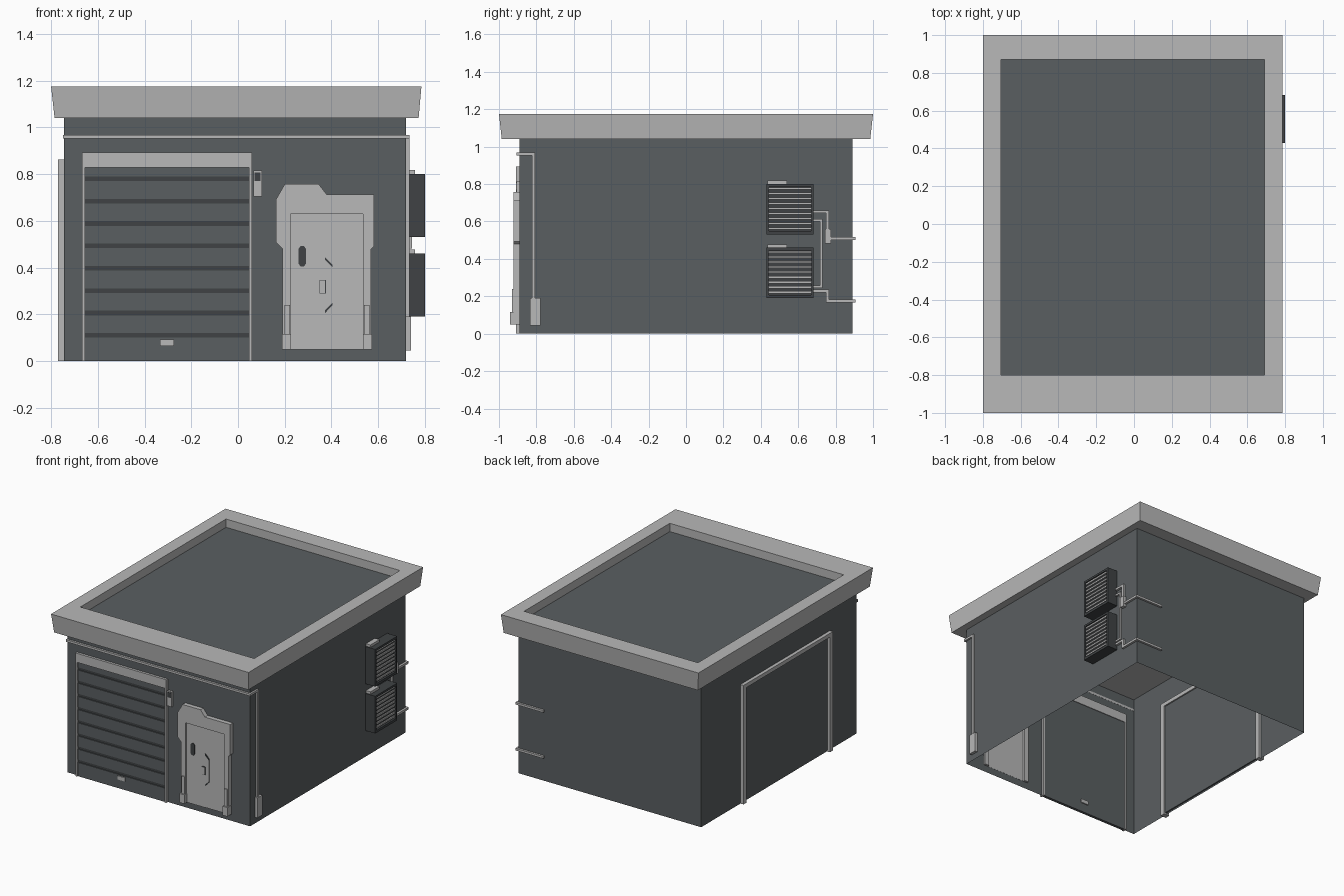
import bpy, bmesh

if "Cube" in bpy.data.objects:
    bpy.data.objects.remove(bpy.data.objects["Cube"])

def material(name, r, g, b):
    m = bpy.data.materials.new(name)
    m.diffuse_color = (r, g, b, 1)
    m.use_nodes = True
    m.node_tree.nodes["Principled BSDF"].inputs["Base Color"].default_value = m.diffuse_color
    return m

WALL = material("blue grey panel", 0.102, 0.114, 0.120)
LIGHT = material("light grey trim", 0.48, 0.48, 0.48)
DARK = material("dark grey metal", 0.050, 0.055, 0.058)

def finish(bm, name, *mats):
    bmesh.ops.recalc_face_normals(bm, faces=bm.faces)
    me = bpy.data.meshes.new(name)
    bm.to_mesh(me)
    bm.free()
    for m in mats:
        me.materials.append(m)
    ob = bpy.data.objects.new(name, me)
    bpy.context.collection.objects.link(ob)
    return ob

def add_box(bm, x, y, z):
    """Box from three (low, high) ranges."""
    v = bmesh.ops.create_cube(bm, size=1)["verts"]
    for p in v:
        p.co = [r[0] if c < 0 else r[1] for r, c in zip((x, y, z), p.co)]

def boxes(name, mat, *ranges):
    bm = bmesh.new()
    for r in ranges:
        add_box(bm, *r)
    return finish(bm, name, mat)

def front_plate(name, mat, outline, y0, y1):
    """Extrude an x-z outline from y0 (front) to y1 (back)."""
    bm = bmesh.new()
    f = bm.faces.new([bm.verts.new((x, y0, z)) for x, z in outline])
    g = bmesh.ops.extrude_face_region(bm, geom=[f])["geom"]
    for e in g:
        if isinstance(e, bmesh.types.BMVert):
            e.co.y = y1
    return finish(bm, name, mat)

def pipe(name, pts, r=0.008):
    """Square pipe along axis-aligned points."""
    boxes(name, LIGHT, *[[(min(a, b) - r, max(a, b) + r) for a, b in zip(p, q)]
                         for p, q in zip(pts, pts[1:])])

XL, XR, YF, YB = -0.745, 0.72, -0.89, 0.89

# Walls: open-bottomed shell, closed on top by the roof
bm = bmesh.new()
add_box(bm, (XL, XR), (YF, YB), (0, 1.045))
bm.normal_update()
bmesh.ops.delete(bm, geom=[f for f in bm.faces if abs(f.normal.z) > 0.5], context="FACES")
finish(bm, "walls", WALL)

# Roof: flared parapet around a sunken deck
bm = bmesh.new()
rings = []
for x0, x1, y0, y1, z in ((-0.785, 0.773, -0.985, 0.985, 1.04), (-0.8, 0.785, -1, 1, 1.175),
                          (-0.705, 0.69, -0.8, 0.87, 1.175), (-0.705, 0.69, -0.8, 0.87, 1.115)):
    rings.append([bm.verts.new(c) for c in ((x0, y0, z), (x1, y0, z), (x1, y1, z), (x0, y1, z))])
for a, b in zip(rings, rings[1:]):
    for i in range(4):
        j = (i + 1) % 4
        bm.faces.new((a[i], a[j], b[j], b[i]))
bm.faces.new(rings[0])
bm.faces.new(rings[-1]).material_index = 1
finish(bm, "roof", LIGHT, WALL)

# Front roller door with slats, grooves, frame and handle
gx = (-0.655, 0.05)
boxes("roller_door_back", WALL, (gx, (-0.891, -0.88), (0, 0.85)))
grooves = [0.11 + 0.0957 * i for i in range(8)]
edges = [-0.01] + grooves + [0.84]
boxes("roller_door_grooves", DARK, *[(gx, (-0.894, -0.889), (g - 0.012, g + 0.012)) for g in grooves])
boxes("roller_door_slats", WALL, *[(gx, (-0.9, -0.889), (a + 0.01, b - 0.01)) for a, b in zip(edges, edges[1:])])
boxes("roller_door_frame", LIGHT,
      ((-0.668, -0.655), (-0.908, -0.875), (0, 0.83)),
      ((0.048, 0.06), (-0.908, -0.875), (0, 0.83)),
      ((-0.668, 0.06), (-0.908, -0.875), (0.828, 0.893)))
boxes("roller_door_handle", LIGHT, ((-0.333, -0.273), (-0.907, -0.872), (0.065, 0.092)))

# Control box beside the roller door
boxes("control_box", LIGHT, ((0.066, 0.102), (-0.905, -0.889), (0.705, 0.815)))
boxes("control_screen", DARK, ((0.07, 0.097), (-0.908, -0.9), (0.77, 0.807)))

# Entrance door: chamfered surround, two leaves, feet, handle and keypad
front_plate("entrance_surround", LIGHT, [
    (0.19, 0.05), (0.225, 0.05), (0.225, 0.63), (0.535, 0.63), (0.535, 0.05), (0.57, 0.05),
    (0.57, 0.48), (0.583, 0.492), (0.583, 0.713), (0.38, 0.713), (0.345, 0.757), (0.2, 0.757),
    (0.162, 0.69), (0.162, 0.51), (0.19, 0.48)], -0.922, -0.875)
seam = [(0.375, 0.05), (0.375, 0.21), (0.405, 0.24), (0.405, 0.41), (0.375, 0.44), (0.375, 0.635)]
front_plate("entrance_left_leaf", LIGHT, [(0.22, 0.635), (0.22, 0.05)] + seam, -0.91, -0.889)
front_plate("entrance_right_leaf", LIGHT, [(0.54, 0.635), (0.54, 0.05)] + seam, -0.907, -0.889)
for n, s in (("upper", 1), ("lower", -1)):
    front_plate("entrance_seam_" + n, DARK, [(x, 0.325 + s * d) for x, d in
                ((0.373, 0.119), (0.405, 0.086), (0.405, 0.076), (0.373, 0.107))], -0.913, -0.9)
boxes("entrance_feet", LIGHT, *[(x, (-0.94, -0.889), z)
      for x in ((0.188, 0.227), (0.535, 0.573)) for z in ((0.05, 0.115),)])
boxes("entrance_foot_posts", LIGHT, *[(x, (-0.93, -0.889), (0.11, 0.24))
      for x in ((0.198, 0.222), (0.54, 0.562))])
front_plate("entrance_handle", DARK, [(0.267, 0.405), (0.283, 0.405), (0.291, 0.418), (0.291, 0.48),
            (0.283, 0.492), (0.267, 0.492), (0.259, 0.48), (0.259, 0.418)], -0.914, -0.9)
boxes("entrance_keypad_rim", DARK, ((0.348, 0.376), (-0.914, -0.9), (0.288, 0.347)))
boxes("entrance_keypad", LIGHT, ((0.351, 0.373), (-0.917, -0.9), (0.291, 0.344)))

# Left side doorway: frame and panel
px = (-0.77, -0.725)
boxes("side_door_frame", LIGHT,
      (px, (-0.585, -0.55), (0, 0.863)), (px, (0.405, 0.44), (0, 0.863)),
      (px, (-0.585, 0.44), (0.835, 0.863)))
boxes("side_door_panel", WALL, ((-0.75, -0.735), (-0.55, 0.405), (0.012, 0.835)))

# Gutter along the front with a downpipe on the right wall
pipe("gutter", [(XL + 0.005, -0.897, 0.96), (0.725, -0.897, 0.96), (0.725, -0.816, 0.96),
                (0.725, -0.816, 0.1)])
boxes("downpipe_outlet", LIGHT, ((0.715, 0.741), (-0.835, -0.778), (0.045, 0.19)))

# Two air conditioning units on the right wall
for name, z in (("upper", 0.53), ("lower", 0.19)):
    boxes(name + "_cooler_body", DARK,
          ((XR, 0.785), (0.43, 0.682), (z, z + 0.27)),
          ((0.78, 0.8), (0.43, 0.445), (z, z + 0.27)),
          ((0.78, 0.8), (0.667, 0.682), (z, z + 0.27)),
          ((0.78, 0.8), (0.43, 0.682), (z, z + 0.018)),
          ((0.78, 0.8), (0.43, 0.682), (z + 0.255, z + 0.27)))
    boxes(name + "_cooler_louvres", LIGHT, *[
        ((0.78, 0.794), (0.443, 0.669), (z + 0.026 + 0.0268 * i, z + 0.038 + 0.0268 * i))
        for i in range(9)])
    boxes(name + "_cooler_bracket", LIGHT, ((XR, 0.757), (0.437, 0.54), (z + 0.265, z + 0.288)))

# Coolant pipes, running round the back corner
PX, PY = 0.728, 0.897
pipe("upper_coolant_pipe", [(PX, 0.67, 0.652), (PX, 0.757, 0.652), (PX, 0.757, 0.508),
                            (PX, PY, 0.508), (0.52, PY, 0.508)])
pipe("lower_coolant_pipe", [(PX, 0.67, 0.227), (PX, 0.757, 0.227), (PX, 0.757, 0.175),
                            (PX, PY, 0.175), (0.52, PY, 0.175)])
pipe("linking_pipe", [(PX, 0.67, 0.607), (PX, 0.724, 0.607), (PX, 0.724, 0.252), (PX, 0.67, 0.252)], 0.007)
boxes("pipe_valve", LIGHT, ((XR, 0.744), (0.743, 0.775), (0.482, 0.56)))
